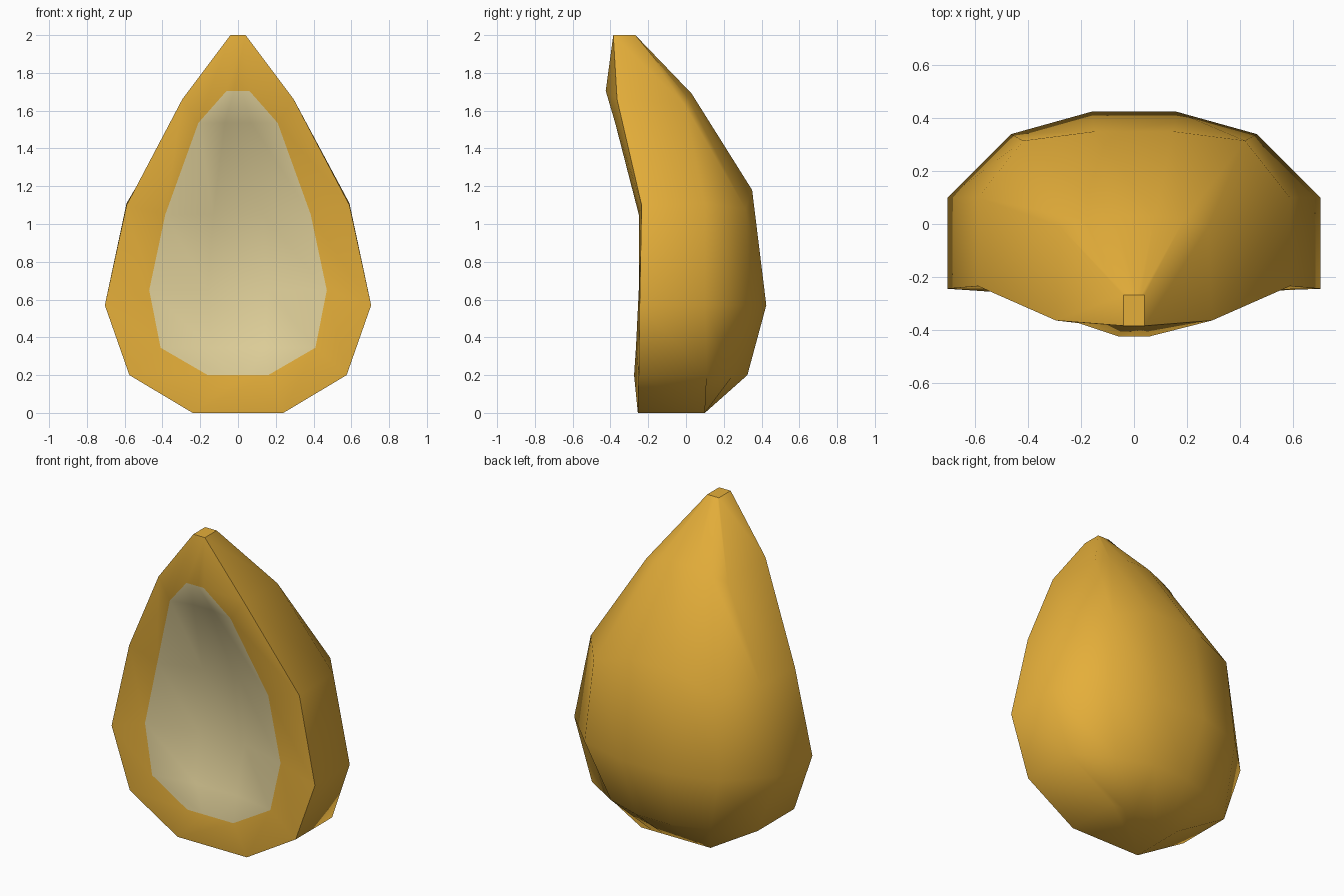
import bpy, bmesh, math

if "Cube" in bpy.data.objects:
    bpy.data.objects.remove(bpy.data.objects["Cube"])


def material(name, rgb):
    m = bpy.data.materials.new(name)
    m.diffuse_color = (*rgb, 1)
    m.use_nodes = True
    m.node_tree.nodes["Principled BSDF"].inputs["Base Color"].default_value = m.diffuse_color
    return m


# Half cross-sections from top to bottom:
# patch centre (slightly hollow), patch edge, front rim, side, back shoulder, back
rows = [
    [(.02, -.425, 1.705), (.06, -.425, 1.705), (.04, -.385, 2), (.04, -.268, 2), (.027, -.268, 2), (.013, -.268, 2)],
    [(.07, -.345, 1.535), (.21, -.375, 1.535), (.295, -.365, 1.66), (.28, -.01, 1.635), (.19, .018, 1.655), (.08, .03, 1.69)],
    [(.13, -.165, 1.05), (.385, -.25, 1.05), (.59, -.235, 1.1), (.59, .10, 1.11), (.42, .315, 1.08), (.15, .35, 1.18)],
    [(.16, -.165, .65), (.47, -.25, .65), (.705, -.245, .57), (.705, .10, .57), (.465, .34, .57), (.16, .425, .57)],
    [(.14, -.215, .345), (.41, -.265, .345), (.575, -.25, .2), (.575, .11, .2), (.345, .25, .2), (.12, .325, .2)],
    [(.05, -.275, .2), (.16, -.275, .2), (.24, -.255, 0), (.24, .1, 0), (.16, .1, 0), (.08, .1, 0)],
]

bm = bmesh.new()
rings = []
for row in rows:
    full = row + [(-x, y, z) for x, y, z in reversed(row)]
    rings.append([bm.verts.new(p) for p in full])

# Skin between the sections; the patch is the three innermost columns
n = len(rings[0])
for a, b in zip(rings, rings[1:]):
    for k in range(n):
        j = (k + 1) % n
        f = bm.faces.new((a[k], a[j], b[j], b[k]))
        f.material_index = 1 if k in (0, n - 2, n - 1) else 0

# Ends: front rim strip and a sharp flat cap at top and bottom
for r in (rings[0], rings[-1]):
    bm.faces.new((r[0], r[1], r[2], r[-3], r[-2], r[-1]))
    bm.faces.new(r[2:-2])

bmesh.ops.recalc_face_normals(bm, faces=bm.faces)
mesh = bpy.data.meshes.new("seed_body")
bm.to_mesh(mesh)
bm.free()
mesh.materials.append(material("golden_husk", (.78, .425, .042)))
mesh.materials.append(material("pale_patch", (.75, .635, .325)))

body = bpy.data.objects.new("seed_body", mesh)
bpy.context.collection.objects.link(body)
bpy.context.view_layer.objects.active = body
body.select_set(True)
bpy.ops.object.shade_smooth_by_angle(angle=math.radians(55))

# Crisp outline around the small flat tip
for e in mesh.edges:
    if all(mesh.vertices[v].co.z > 1.99 for v in e.vertices):
        e.use_edge_sharp = True
